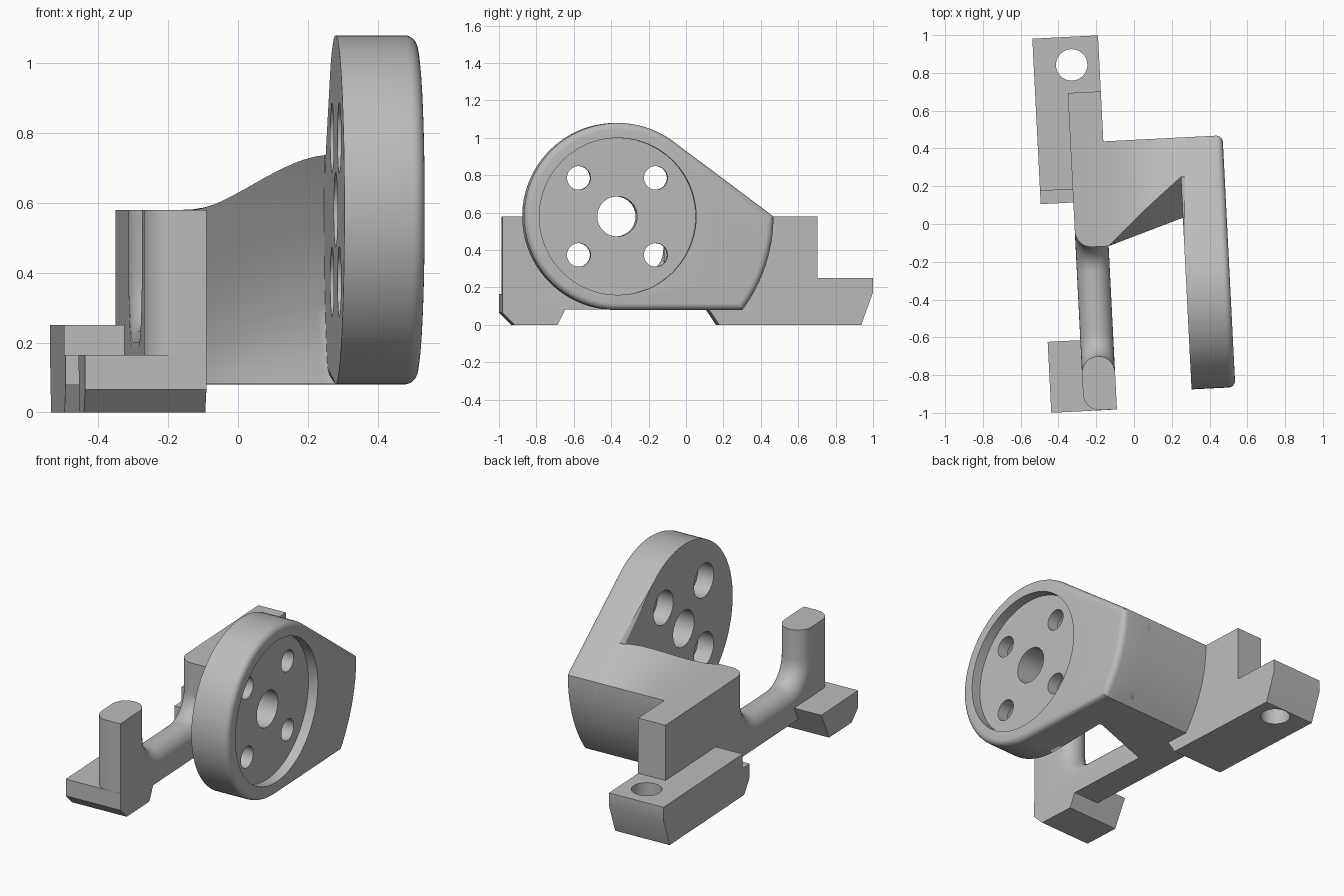
import bpy, bmesh, math
from math import sin, cos, pi, sqrt, radians
from mathutils import Matrix, Vector

cube = bpy.data.objects.get("Cube")
if cube:
    bpy.data.objects.remove(cube, do_unlink=True)

grey = bpy.data.materials.new("light_grey")
grey.use_nodes = True
COLOUR = (0.5, 0.5, 0.5, 1)
grey.diffuse_color = COLOUR
grey.node_tree.nodes["Principled BSDF"].inputs["Base Color"].default_value = COLOUR

TILT = radians(2.9)            # whole bracket sits slightly turned
DISC_Y, DISC_Z = -0.39, 0.58   # centre of the motor disc
UNDER = 0.082                  # raised underside
RAIL_L, RAIL_R = -0.315, -0.14
BASE_L = -0.488


def finish(name, bm):
    bmesh.ops.recalc_face_normals(bm, faces=bm.faces)
    mesh = bpy.data.meshes.new(name)
    bm.to_mesh(mesh)
    bm.free()
    mesh.materials.append(grey)
    obj = bpy.data.objects.new(name, mesh)
    obj.rotation_euler.z = TILT
    bpy.context.collection.objects.link(obj)
    return obj


def loft_bm(slices):
    """Skin a list of (x, [(y, z), ...]) outlines and cap both ends."""
    bm = bmesh.new()
    rings = [[bm.verts.new((x, y, z)) for y, z in pts] for x, pts in slices]
    n = len(rings[0])
    for a, b in zip(rings, rings[1:]):
        for i in range(n):
            j = (i + 1) % n
            bm.faces.new((a[i], a[j], b[j], b[i]))
    bm.faces.new(rings[0])
    bm.faces.new(rings[-1])
    return bm


def prism(name, x0, x1, pts):
    return finish(name, loft_bm([(x0, pts), (x1, pts)]))


def cylinder(radius, depth, centre, along_x=True):
    bm = bmesh.new()
    turn = Matrix.Rotation(pi / 2, 4, 'Y') if along_x else Matrix()
    bmesh.ops.create_cone(bm, cap_ends=True, segments=48, radius1=radius, radius2=radius,
                          depth=depth, matrix=Matrix.Translation(centre) @ turn)
    return finish("cutter", bm)


def cut(obj, cutters):
    for c in cutters:
        c.hide_render = True
        mod = obj.modifiers.new("cut", 'BOOLEAN')
        mod.operation, mod.solver, mod.object = 'DIFFERENCE', 'EXACT', c
    graph = bpy.context.evaluated_depsgraph_get()
    mesh = bpy.data.meshes.new_from_object(obj.evaluated_get(graph))
    obj.modifiers.clear()
    obj.data = mesh
    for c in cutters:
        bpy.data.objects.remove(c, do_unlink=True)


def arc(cy, cz, r, a0, a1, n):
    return [(cy + r * cos(a0 + (a1 - a0) * i / n), cz + r * sin(a0 + (a1 - a0) * i / n))
            for i in range(n + 1)]


# Motor disc plate: round front, tangent running down to a curved back edge
BACK_R, DISC_R = 0.835, 0.5
tangent = math.acos(DISC_R / BACK_R)
low = math.asin(DISC_R / BACK_R)
outline = arc(DISC_Y, DISC_Z, DISC_R, tangent, 1.5 * pi, 56)
outline += arc(DISC_Y, DISC_Z, BACK_R, -low, 0, 12)
PLATE_IN, PLATE_OUT = 0.26, 0.492
bm = loft_bm([(PLATE_IN, outline), (PLATE_OUT, outline)])
for x, size in ((PLATE_IN, 0.07), (PLATE_OUT, 0.035)):
    rim = [e for e in bm.edges if all(abs(v.co.x - x) < 1e-5 for v in e.verts)]
    bmesh.ops.bevel(bm, geom=rim, offset=size, segments=6, profile=0.5, affect='EDGES')
plate = finish("motor_plate", bm)

# Recess, centre bore and four counterbored screw holes
cutters = [cylinder(0.42, 0.2, (PLATE_OUT + 0.04, DISC_Y, DISC_Z)),
           cylinder(0.107, 1, (0.4, DISC_Y, DISC_Z))]
for sy in (-1, 1):
    for sz in (-1, 1):
        y, z = DISC_Y + sy * 0.206, DISC_Z + sz * 0.206
        cutters.append(cylinder(0.063, 1, (0.4, y, z)))
        cutters.append(cylinder(0.1, 0.2, (PLATE_IN, y, z)))
cut(plate, cutters)

# Connector: lofted web from the rail to the plate
FRONT_R, RAIL_FRONT = 0.645, -0.11
corner_y = DISC_Y + BACK_R
slope = 1 / math.tan(tangent)


def web_section(x):
    t = min(1, max(0, (x - RAIL_R) / (PLATE_IN - RAIL_R)))
    s = t ** 1.8

    def front(z):
        at_plate = DISC_Y + sqrt(FRONT_R ** 2 - (z - DISC_Z) ** 2)
        return RAIL_FRONT + (at_plate - RAIL_FRONT) * t

    top = DISC_Z
    for _ in range(12):
        top = DISC_Z + s * slope * (corner_y - front(top))
    zs = [top + (UNDER - top) * i / 12 for i in range(13)]
    return [(front(z), z) for z in zs] + arc(DISC_Y, DISC_Z, BACK_R, -low, 0, 12)


steps = [RAIL_R + (PLATE_IN - RAIL_R) * i / 18 for i in range(19)]
finish("connector_web", loft_bm([(x, web_section(x)) for x in [-0.22] + steps + [0.34]]))

# Rail: front post, saddle-shaped arm and rise to the rear block, rounded across
POST_BACK, DIP_Z, FILLET, FRONT = -0.69, 0.27, 0.13, -0.975
mid, half = (RAIL_L + RAIL_R) / 2, (RAIL_R - RAIL_L) / 2
slices = []
for i in range(17):
    a = pi - pi * i / 16
    d = half * (1 - sin(a))
    nose = d if i < 8 else 0
    zc = DIP_Z + FILLET
    pts = [(FRONT + nose, UNDER), (FRONT + nose, DISC_Z), (POST_BACK - d, DISC_Z)]
    pts += arc(POST_BACK + FILLET, zc, FILLET + d, pi, 1.5 * pi, 10)
    pts += arc(RAIL_FRONT - FILLET, zc, FILLET + d, 1.5 * pi, 2 * pi, 10)
    pts += [(RAIL_FRONT + d, DISC_Z), (0.2, DISC_Z), (0.2, UNDER)]
    slices.append((mid + half * cos(a), pts))
finish("post_and_arm", loft_bm(slices))

# Front foot with chamfered underside
prism("front_foot", BASE_L, RAIL_R,
      [(-0.91, 0), (-0.976, 0.065), (-0.976, 0.165), (-0.6, 0.165), (-0.68, 0)])

# Rear foot with stepped nose and bolt hole
rear = prism("rear_foot", BASE_L, RAIL_R,
             [(0.185, 0), (0.13, UNDER), (0.13, 0.165), (0.2, 0.165), (0.2, 0.25),
              (1.007, 0.25), (1.007, 0.17), (0.945, 0)])
cut(rear, [cylinder(0.083, 1, (-0.287, 0.858, 0.1), along_x=False)])

# Tall block above the rear foot
prism("rear_block", RAIL_L, RAIL_R,
      [(0.2, 0.2), (0.2, DISC_Z), (0.71, DISC_Z), (0.71, 0.2)])

# Smooth shading with sharp edges kept
bpy.ops.object.select_all(action='DESELECT')
for obj in bpy.context.collection.objects:
    if obj.type == 'MESH' and grey.name in obj.data.materials:
        obj.select_set(True)
        bpy.context.view_layer.objects.active = obj
bpy.ops.object.shade_smooth_by_angle(angle=radians(30))
